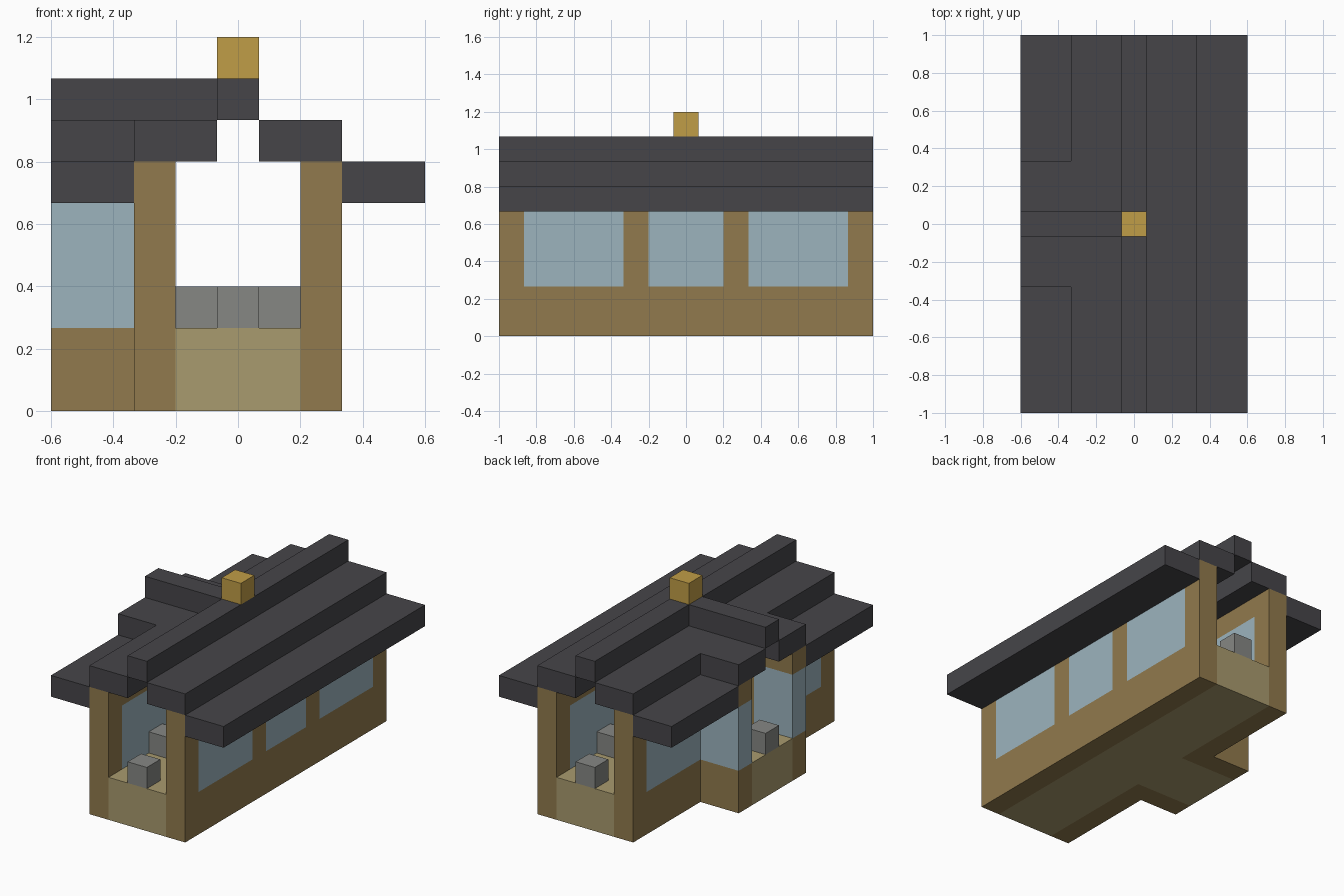
import bpy
import bmesh
from mathutils import Vector

U = 1 / 15  # building module

cube = bpy.data.objects.get("Cube")
if cube:
    bpy.data.objects.remove(cube, do_unlink=True)


def material(name, hex_code):
    """Flat material from an sRGB hex code, stored as linear values."""
    rgb = [int(hex_code[i:i + 2], 16) / 255 for i in (0, 2, 4)]
    col = [((c + 0.055) / 1.055) ** 2.4 for c in rgb] + [1]
    mat = bpy.data.materials.new(name)
    mat.use_nodes = True
    mat.diffuse_color = col
    bsdf = mat.node_tree.nodes["Principled BSDF"]
    bsdf.inputs["Base Color"].default_value = col
    bsdf.inputs["Roughness"].default_value = 0.9
    return mat


WOOD = material("brown_wood", "917A4D")
FLOOR = material("tan_floor", "A99B6E")
ROOF = material("charcoal_roof", "464549")
GLASS = material("pale_blue_glass", "9CB4BE")
STONE = material("grey_stone", "868784")
GOLD = material("gold", "C09D47")


def box(name, x, y, z, mat, windows=()):
    """Box from module ranges; windows are painted on as cut faces.

    Each window is a tuple (axis, low, high) and runs between sill and head.
    """
    bm = bmesh.new()
    bmesh.ops.create_cube(bm, size=1)
    lo, hi = Vector((x[0], y[0], z[0])), Vector((x[1], y[1], z[1]))
    for v in bm.verts:
        v.co = [(a + b) / 2 + c * (b - a) for a, b, c in zip(lo, hi, v.co)]
    cuts = {(2, h) for h in (SILL, HEAD)} if windows else set()
    cuts |= {(axis, e) for axis, a, b in windows for e in (a, b)}
    for axis, at in sorted(cuts):
        normal = Vector((0, 0, 0))
        normal[axis] = 1
        bmesh.ops.bisect_plane(bm, geom=bm.verts[:] + bm.edges[:] + bm.faces[:],
                               dist=1e-4, plane_co=normal * at, plane_no=normal)
    for f in bm.faces:
        c = f.calc_center_median()
        if SILL < c.z < HEAD and any(a <= c[i] <= b for i, a, b in windows):
            f.material_index = 1
    bmesh.ops.scale(bm, vec=(U, U, U), verts=bm.verts)
    mesh = bpy.data.meshes.new(name)
    bm.to_mesh(mesh)
    bm.free()
    mesh.materials.append(mat)
    if windows:
        mesh.materials.append(GLASS)
    obj = bpy.data.objects.new(name, mesh)
    bpy.context.collection.objects.link(obj)
    return obj


def span(side, a, b):
    """Range a..b, mirrored when side is -1."""
    return tuple(sorted((side * a, side * b)))


SILL, HEAD, WALL_TOP = 4, 10, 12
END = 15      # half length of the hall
WING = -9     # outer edge of the side wing

# Raised floors
box("hall_floor", (-3, 3), (-END, END), (0, SILL), FLOOR)
box("wing_floor", (WING, -3), (-3, 3), (0, SILL), FLOOR)

# Long wall with three windows
box("left_wall", (3, 5), (-END, END), (0, WALL_TOP), WOOD,
    [(1, -13, -5), (1, -3, 3), (1, 5, 13)])

# Top cap of the roof
box("roof_ridge", (-1, 1), (-END, END), (14, 16), ROOF)
box("wing_roof_ridge", (WING, -1), (-1, 1), (14, 16), ROOF)
box("left_roof_slope", (1, 5), (-END, END), (12, 14), ROOF)
box("left_eave", (5, 9), (-END, END), (10, 12), ROOF)
box("finial", (-1, 1), (-1, 1), (16, 18), GOLD)

# Parts repeated toward the front and the back
for side, word in ((-1, "front"), (1, "back")):
    box(f"right_wall_{word}", (-5, -3), span(side, 3, END), (0, WALL_TOP), WOOD,
        [(1, *span(side, 5, 13))])
    box(f"wing_wall_{word}", (WING, -5), span(side, 3, 5), (0, WALL_TOP), WOOD,
        [(0, WING, -5)])
    box(f"right_roof_slope_{word}", (-5, -1), span(side, 1, END), (12, 14), ROOF)
    box(f"wing_roof_slope_{word}", (WING, -5), span(side, 1, 5), (12, 14), ROOF)
    box(f"right_eave_{word}", (WING, -5), span(side, 5, END), (10, 12), ROOF)

    # Stone blocks standing on the floor
    box(f"entrance_block_{word}", (-1, 1), span(side, 13, END), (4, 6), STONE)
    for x_side, label in ((-1, "right"), (1, "left")):
        box(f"{label}_block_{word}", span(x_side, 1, 3), span(side, 7, 9), (4, 6), STONE)

box("wing_block", (WING, -7), (-1, 1), (4, 6), STONE)
